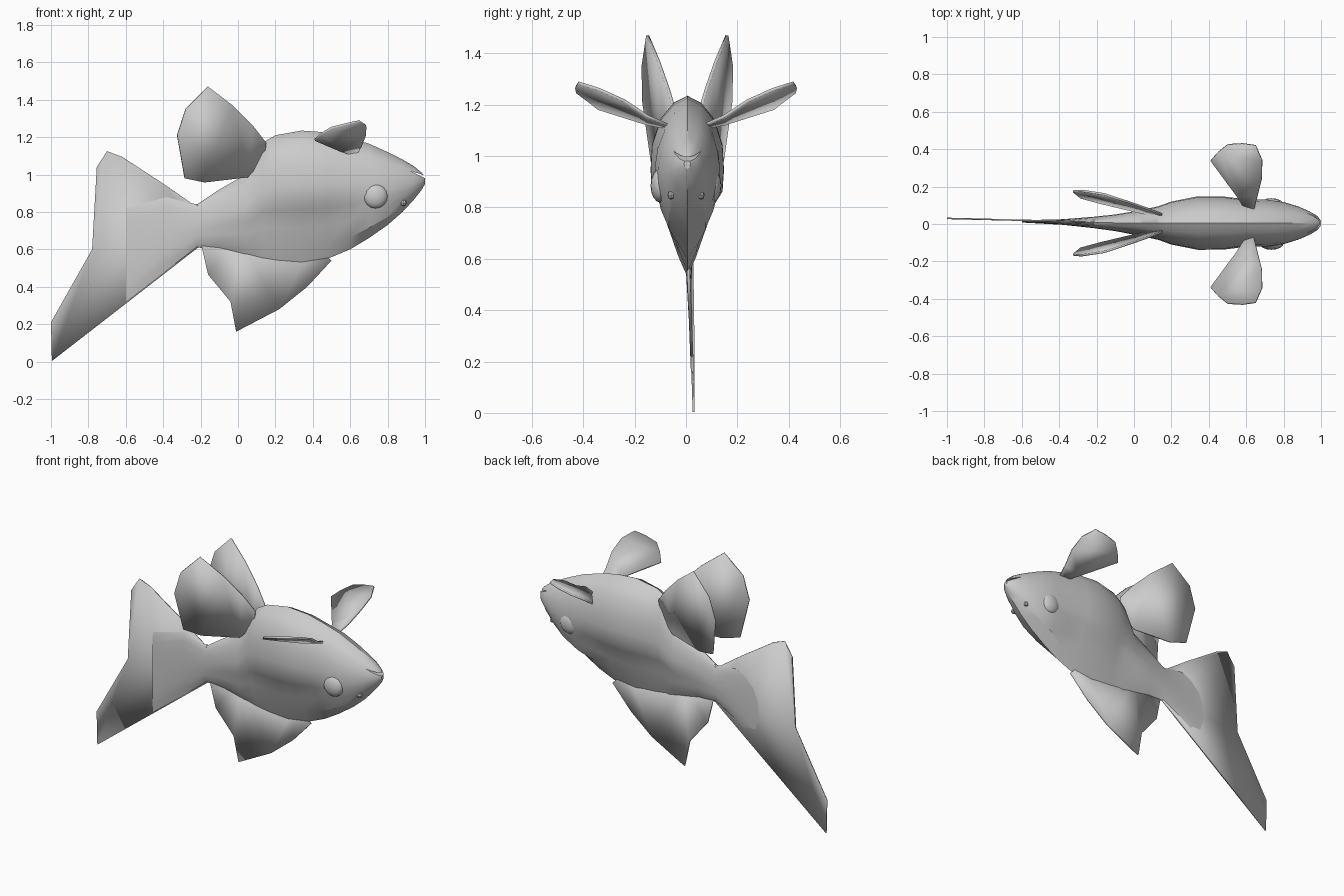
import bpy
import bmesh
import math
from mathutils import Vector

start_cube = bpy.data.objects.get("Cube")
if start_cube:
    bpy.data.objects.remove(start_cube, do_unlink=True)

# One plain grey for the whole fish
grey = bpy.data.materials.new("plain_grey")
grey.use_nodes = True
grey.diffuse_color = (0.6, 0.6, 0.6, 1)
grey.node_tree.nodes["Principled BSDF"].inputs["Base Color"].default_value = grey.diffuse_color


def activate(obj):
    bpy.ops.object.select_all(action="DESELECT")
    obj.select_set(True)
    bpy.context.view_layer.objects.active = obj


def make_object(name, bm):
    bmesh.ops.recalc_face_normals(bm, faces=bm.faces)
    mesh = bpy.data.meshes.new(name)
    bm.to_mesh(mesh)
    bm.free()
    obj = bpy.data.objects.new(name, mesh)
    bpy.context.collection.objects.link(obj)
    mesh.materials.append(grey)
    return obj


def smooth(obj, degrees):
    activate(obj)
    bpy.ops.object.shade_smooth_by_angle(angle=math.radians(degrees))


def prism(name, outline, half):
    """Closed slab: outline points are pushed both ways along y."""
    bm = bmesh.new()
    sides = [[bm.verts.new(Vector(p) + Vector((0, s * half, 0))) for p in outline]
             for s in (-1, 1)]
    for side in sides:
        face = bm.faces.new(side)
        bmesh.ops.triangulate(bm, faces=[face])
    count = len(outline)
    for i in range(count):
        j = (i + 1) % count
        bm.faces.new((sides[0][i], sides[0][j], sides[1][j], sides[1][i]))
    return make_object(name, bm)


def fin(name, outline, thickness):
    """Thin plate that follows a slightly bent outline."""
    bm = bmesh.new()
    face = bm.faces.new([bm.verts.new(p) for p in outline])
    bmesh.ops.triangulate(bm, faces=[face])
    obj = make_object(name, bm)
    mod = obj.modifiers.new("thickness", "SOLIDIFY")
    mod.thickness = thickness
    mod.offset = 0
    smooth(obj, 25)
    return obj


# Body: loft of cross-sections (x, top, bottom, half width, roundness)
SECTIONS = [
    (-0.6, 0.82, 0.32, 0.006, 1), (-0.38, 0.88, 0.49, 0.015, 1),
    (-0.22, 0.84, 0.61, 0.03, 1), (-0.1, 0.92, 0.6, 0.045, 0.7),
    (0.04, 1.0, 0.57, 0.07, 0.4), (0.13, 1.17, 0.55, 0.09, 0.1),
    (0.2, 1.21, 0.54, 0.115, 0), (0.34, 1.235, 0.53, 0.143, 0),
    (0.48, 1.225, 0.55, 0.142, 0), (0.6, 1.195, 0.6, 0.127, 0.3),
    (0.7, 1.165, 0.66, 0.128, 0.8), (0.8, 1.12, 0.73, 0.113, 1),
    (0.88, 1.08, 0.8, 0.088, 1), (0.94, 1.045, 0.865, 0.062, 1),
    (0.98, 1.012, 0.915, 0.038, 1), (1.0, 0.99, 0.95, 0.012, 1),
]
# Half profile (depth from top, width): a wide back with a ledge over a keel
PROFILE = [(0, 0), (0.04, 0.38), (0.13, 0.74), (0.27, 0.96), (0.41, 1),
           (0.53, 0.96), (0.6, 0.74), (0.74, 0.5), (0.89, 0.24), (1, 0)]

bm = bmesh.new()
rings = []
for x, top, bottom, width, roundness in SECTIONS:
    half = []
    for t, w in PROFILE:
        oval = 2 * math.sqrt(t * (1 - t))
        reach = width * (w + (oval - w) * roundness)
        half.append((reach, top + (bottom - top) * t))
    loop = half + [(-y, z) for y, z in half[-2:0:-1]]
    centre = 0.005 + 0.015 * max(0, -x)
    rings.append([bm.verts.new((x, centre + y, z)) for y, z in loop])
for a, b in zip(rings, rings[1:]):
    for i in range(len(a)):
        j = (i + 1) % len(a)
        bm.faces.new((a[i], a[j], b[j], b[i]))
bm.faces.new(rings[0])
bm.faces.new(rings[-1])
body = make_object("body", bm)

# Mouth slit cut into the snout
cutter = prism("mouth_cutter", [(0.92, 0, 1.02), (1.03, 0, 0.965), (1.03, 0, 0.985)], 0.15)
cutter.hide_render = True
cut = body.modifiers.new("mouth", "BOOLEAN")
cut.operation = "DIFFERENCE"
cut.object = cutter
activate(body)
bpy.ops.object.modifier_apply(modifier=cut.name)
bpy.data.objects.remove(cutter, do_unlink=True)
smooth(body, 28)

# Tail fin, leaning slightly to one side toward its tip
TAIL = [(-0.15, 0.85), (-0.24, 0.84), (-0.39, 0.945), (-0.62, 1.095),
        (-0.7, 1.125), (-0.755, 1.04), (-0.73, 0.8), (-0.78, 0.6),
        (-1, 0.21), (-0.995, 0.003), (-0.58, 0.33), (-0.2, 0.62)]
fin("tail_fin", [(x, -0.025 * x + 0.005, z) for x, z in TAIL], 0.008)

# Belly fin under the keel
BELLY = [(-0.2, 0.64), (-0.16, 0.465), (-0.04, 0.32), (-0.01, 0.16),
         (0.22, 0.28), (0.37, 0.4), (0.5, 0.54), (0.4, 0.64), (0, 0.68)]
fin("belly_fin", [(x, 0.005 + 0.04 * (0.66 - z), z) for x, z in BELLY], 0.012)

# Paired fins, eyes and nostrils
WING = [(0.6, 0.07, 1.11), (0.55, 0.15, 1.125), (0.41, 0.34, 1.185),
        (0.45, 0.385, 1.22), (0.5, 0.425, 1.25), (0.58, 0.43, 1.27),
        (0.65, 0.42, 1.285), (0.685, 0.34, 1.26), (0.683, 0.24, 1.215),
        (0.66, 0.15, 1.155), (0.64, 0.07, 1.12)]
REAR = [(0.15, 1.17), (0.08, 1.26), (-0.03, 1.37), (-0.16, 1.47), (-0.28, 1.35),
        (-0.325, 1.21), (-0.285, 0.98), (-0.18, 0.958), (0.05, 0.985), (0.14, 1.08)]


def ball(name, place, scale, segments):
    bpy.ops.mesh.primitive_uv_sphere_add(segments=segments, ring_count=segments // 2,
                                         location=place)
    obj = bpy.context.object
    obj.name = name
    obj.scale = scale
    obj.data.materials.append(grey)
    smooth(obj, 40)


for side, label in ((1, "left"), (-1, "right")):
    fin(label + "_wing_fin", [(x, side * y, z) for x, y, z in WING], 0.012)
    fin(label + "_rear_fin",
        [(x, 0.005 + side * (0.055 + 0.25 * (0.13 - x) + 0.1 * (z - 1.2)), z)
         for x, z in REAR], 0.012)
    ball(label + "_eye", (0.735, side * 0.1, 0.885), (0.066, 0.038, 0.066), 16)
    ball(label + "_nostril", (0.885, side * 0.058, 0.848), (0.017, 0.014, 0.017), 8)
